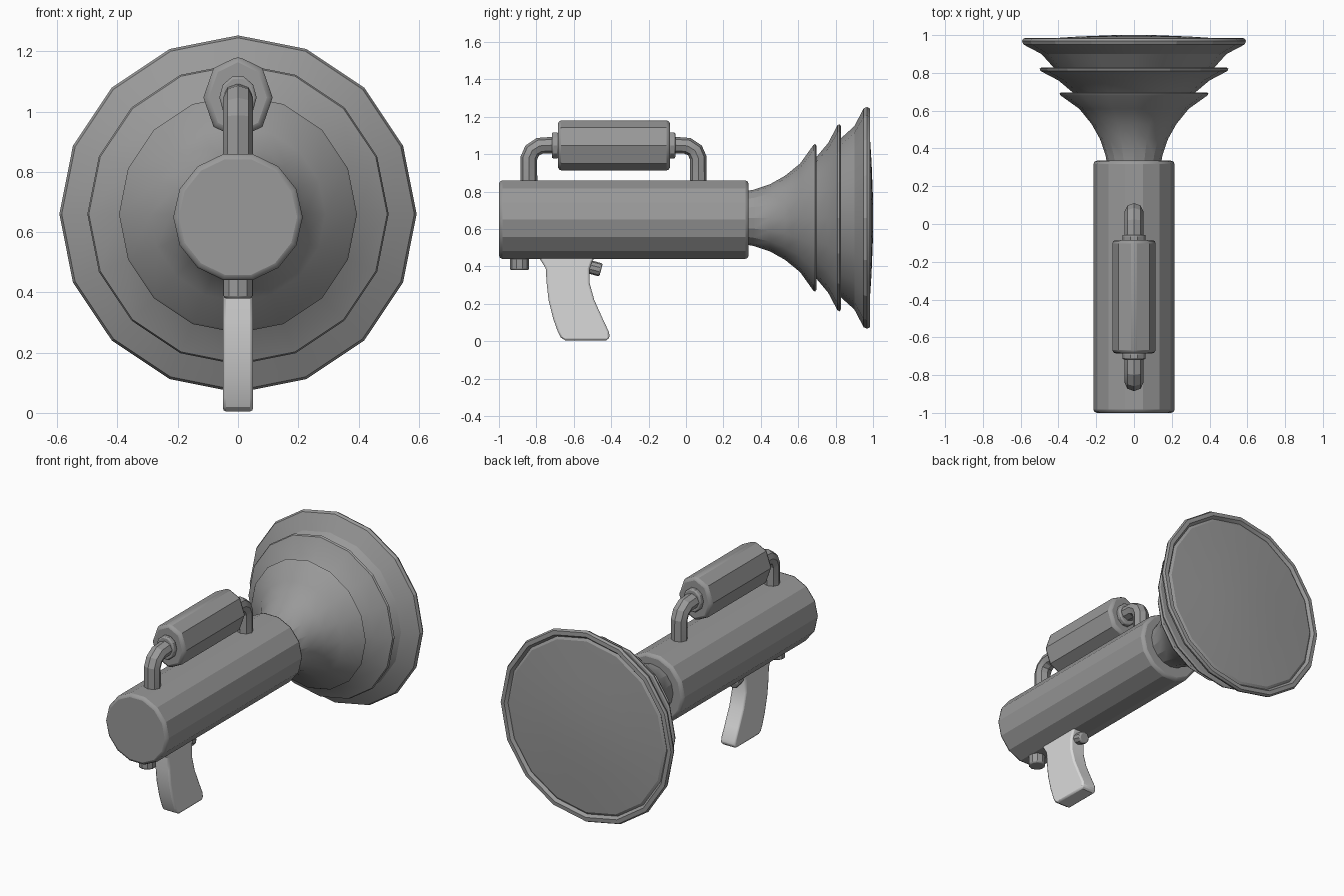
import bpy, bmesh, math
from mathutils import Vector, Matrix

if "Cube" in bpy.data.objects:
    bpy.data.objects.remove(bpy.data.objects["Cube"])


def material(name, v):
    m = bpy.data.materials.new(name)
    m.use_nodes = True
    color = (v, v, v, 1)
    m.diffuse_color = color
    m.node_tree.nodes["Principled BSDF"].inputs["Base Color"].default_value = color
    return m


DARK = material("dark grey plastic", 0.32)
LIGHT = material("light grey grip", 0.7)


def finish(name, bm, mat, bevel=0, segments=2):
    bmesh.ops.recalc_face_normals(bm, faces=bm.faces)
    mesh = bpy.data.meshes.new(name)
    bm.to_mesh(mesh)
    bm.free()
    mesh.materials.append(mat)
    ob = bpy.data.objects.new(name, mesh)
    bpy.context.collection.objects.link(ob)
    bpy.ops.object.select_all(action="DESELECT")
    ob.select_set(True)
    bpy.context.view_layer.objects.active = ob
    bpy.ops.object.shade_smooth_by_angle(angle=math.radians(20))
    if bevel:
        mod = ob.modifiers.new("Bevel", "BEVEL")
        mod.width, mod.segments = bevel, segments
        mod.limit_method, mod.angle_limit = "ANGLE", math.radians(50)
    return ob


def skin(name, rings, mat, bevel=0):
    """Join a list of point rings into a capped solid."""
    bm = bmesh.new()
    loops = [[bm.verts.new(p) for p in ring] for ring in rings]
    n = len(loops[0])
    for a, b in zip(loops, loops[1:]):
        for i in range(n):
            j = (i + 1) % n
            bm.faces.new((a[i], a[j], b[j], b[i]))
    bm.faces.new(loops[0])
    bm.faces.new(loops[-1])
    return finish(name, bm, mat, bevel)


def ring(center, u, v, n, ru, rv=None):
    rv = rv or ru
    return [Vector(center) + u * ru * math.cos(i * math.tau / n)
            + v * rv * math.sin(i * math.tau / n) for i in range(n)]


X, Y, Z = Vector((1, 0, 0)), Vector((0, 1, 0)), Vector((0, 0, 1))


def lathe(name, profile, z, n, mat, bevel=0, squash=1):
    """Rings of (y, radius) around a lengthwise axis."""
    return skin(name, [ring((0, y, z), X, Z, n, r * squash, r) for y, r in profile], mat, bevel)


# Main barrel
lathe("barrel", [(-1, 0.215), (0.335, 0.215)], 0.65, 14, DARK, 0.018)

# Stepped horn with rolled rims and a domed front membrane
lathe("horn", [(0.3, 0.14), (0.36, 0.15), (0.45, 0.18), (0.53, 0.225), (0.61, 0.29),
               (0.68, 0.388), (0.69, 0.395), (0.697, 0.385), (0.697, 0.325),
               (0.76, 0.40), (0.81, 0.495), (0.822, 0.5), (0.828, 0.49), (0.828, 0.425),
               (0.90, 0.49), (0.95, 0.585), (0.968, 0.593), (0.983, 0.585),
               (0.985, 0.56), (0.968, 0.545), (0.977, 0.53), (0.992, 0.3), (1.0, 0.1)],
      0.66, 16, DARK)

# Top carrying handle
lathe("handle_sleeve", [(-0.685, 0.137), (-0.085, 0.137)], 1.047, 8, DARK, 0.018, 0.84)

for label, side in (("front", -1), ("rear", 1)):
    mid = -0.387
    lathe(label + "_handle_collar", [(mid + side * 0.295, 0.073), (mid + side * 0.33, 0.073)],
          1.047, 10, DARK, 0.008, 0.85)
    # Bent tube between the barrel and the sleeve
    path = [(0.453, 0.82, 90), (0.453, 0.98, 80), (0.435, 1.02, 55),
            (0.395, 1.045, 22), (0.30, 1.05, 0)]
    rings = []
    for dy, z, angle in path:
        a = math.radians(angle)
        normal = Vector((0, side * math.sin(a), math.cos(a)))
        rings.append(ring((0, mid + side * dy, z), X, normal, 8, 0.05, 0.045))
    skin(label + "_handle_arm", rings, DARK)

# Pistol grip: curved side profile given as (height, front edge, rear edge)
sections = [(0.47, -0.80, -0.47), (0.43, -0.775, -0.50), (0.39, -0.75, -0.515),
            (0.31, -0.745, -0.515), (0.22, -0.735, -0.49), (0.12, -0.71, -0.445),
            (0.05, -0.685, -0.412), (0.02, -0.67, -0.408), (0.005, -0.645, -0.425)]
skin("grip", [[(-0.05, f, z), (0.05, f, z), (0.05, r, z), (-0.05, r, z)]
              for z, f, r in sections], LIGHT, 0.01)


# Trigger and underside button
def peg(name, center, radius, depth, tilt):
    bm = bmesh.new()
    place = Matrix.Translation(center) @ Matrix.Rotation(math.radians(tilt), 4, "X")
    bmesh.ops.create_cone(bm, cap_ends=True, segments=10, radius1=radius, radius2=radius,
                          depth=depth, matrix=place)
    finish(name, bm, DARK, 0.008)


peg("trigger", (0, -0.495, 0.392), 0.036, 0.085, 75)
peg("underside_button", (0, -0.89, 0.42), 0.05, 0.08, 0)
